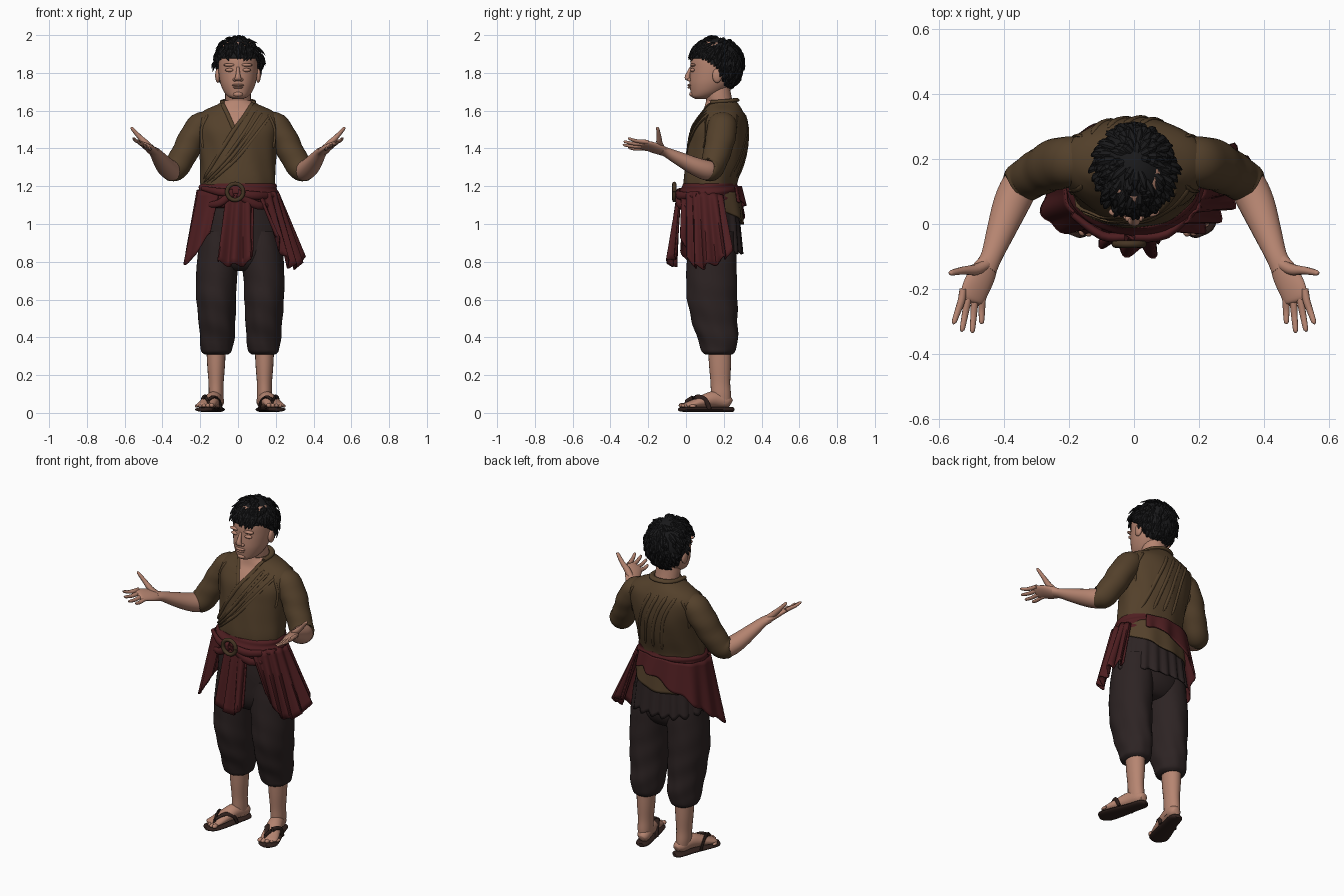
import bpy, bmesh, math, random
from mathutils import Vector, Matrix
from mathutils.bvhtree import BVHTree

random.seed(4)
sin, cos, pi = math.sin, math.cos, math.pi


def colour(name, rgb):
    m = bpy.data.materials.new(name)
    m.diffuse_color = (*rgb, 1)
    return m


SKIN = colour("skin", (0.47, 0.235, 0.165))
SHIRT = colour("brown cloth", (0.088, 0.052, 0.024))
PANTS = colour("dark trousers", (0.026, 0.017, 0.017))
SASH = colour("red cloth", (0.078, 0.013, 0.015))
HAIR = colour("black hair", (0.010, 0.010, 0.011))
SANDAL = colour("sandal leather", (0.03, 0.015, 0.012))
RING = colour("ring wood", (0.06, 0.035, 0.017))


def smooth_path(pts, steps):
    """Catmull-Rom interpolation of equal-length tuples."""
    out = []
    for i in range(len(pts) - 1):
        p = [pts[max(0, min(len(pts) - 1, i + k))] for k in (-1, 0, 1, 2)]
        for j in range(steps):
            t = j / steps
            out.append([0.5 * (2 * b + (c - a) * t + (2 * a - 5 * b + 4 * c - d) * t * t
                               + (3 * b - a - 3 * c + d) * t ** 3) for a, b, c, d in zip(*p)])
    return out + [list(pts[-1])]


def add_tube(bm, pts, seg=20, ref=None, steps=4, warp=None):
    """Elliptical tube; points are x, y, z, half width, half depth. No ref = level rings."""
    path = smooth_path(pts, steps)
    rings = []
    for i, (x, y, z, a, b) in enumerate(path):
        u, v = Vector((1, 0, 0)), Vector((0, 1, 0))
        if ref:
            t = (Vector(path[min(i + 1, len(path) - 1)][:3]) - Vector(path[max(i - 1, 0)][:3])).normalized()
            u = Vector(ref)
            u = (u - t * u.dot(t)).normalized()
            v = t.cross(u)
        ring = []
        for k in range(seg):
            g = 2 * pi * k / seg
            f = warp(g, z) if warp else 1
            ring.append(bm.verts.new(Vector((x, y, z)) + (u * max(a, .001) * cos(g) + v * max(b, .001) * sin(g)) * f))
        rings.append(ring)
    for r, q in zip(rings, rings[1:]):
        for k in range(seg):
            bm.faces.new((r[k], r[(k + 1) % seg], q[(k + 1) % seg], q[k]))
    bm.faces.new(rings[0])
    bm.faces.new(rings[-1])


def finish(name, bm, *mats, angle=50):
    bmesh.ops.recalc_face_normals(bm, faces=bm.faces)
    me = bpy.data.meshes.new(name)
    bm.to_mesh(me)
    bm.free()
    ob = bpy.data.objects.new(name, me)
    bpy.context.collection.objects.link(ob)
    for m in mats:
        me.materials.append(m)
    bpy.ops.object.select_all(action='DESELECT')
    ob.select_set(True)
    bpy.context.view_layer.objects.active = ob
    bpy.ops.object.shade_smooth_by_angle(angle=math.radians(angle))
    return ob


def tubes(name, mat, paths, **kw):
    bm = bmesh.new()
    for p in paths:
        add_tube(bm, p, **kw)
    return finish(name, bm, mat)


def side(pts, s, x0=0.0):
    return [(x0 + s * p[0], *p[1:]) for p in pts]


def balls(name, mat, items):
    bm = bmesh.new()
    for loc, r in items:
        bmesh.ops.create_uvsphere(bm, u_segments=16, v_segments=10, radius=1,
                                  matrix=Matrix.Translation(loc) @ Matrix.Diagonal((*r, 1)))
    return finish(name, bm, mat)


def cloth(name, mat, cols, pleats, depth, rag=0.0, rows=12, steps=12):
    """Hanging pleated sheet; each column is a top point and a bottom point."""
    path = smooth_path([(*t, *b) for t, b in cols], steps)
    bm, grid = bmesh.new(), []
    for i, c in enumerate(path):
        t, b = Vector(c[:3]), Vector(c[3:])
        n = path[min(i + 1, len(path) - 1)]
        m = path[max(i - 1, 0)]
        along = Vector(n[3:]) - Vector(m[3:])
        out = Vector((along.y, -along.x, 0)).normalized()
        w = sin(2 * pi * pleats * i / (len(path) - 1))
        b.z += rag * w
        grid.append([bm.verts.new(t.lerp(b, j / rows) + out * depth * w * (.25 + .75 * j / rows))
                     for j in range(rows + 1)])
    for p, q in zip(grid, grid[1:]):
        for j in range(rows):
            bm.faces.new((p[j], q[j], q[j + 1], p[j + 1]))
    ob = finish(name, bm, mat)
    sol = ob.modifiers.new("thickness", 'SOLIDIFY')
    sol.thickness, sol.offset = 0.008, 0
    return ob


# shirt body with an open V neck
bm = bmesh.new()
add_tube(bm, [(0, .13, 1.14, .188, .135), (0, .13, 1.22, .198, .142), (0, .15, 1.32, .2, .153),
              (0, .168, 1.42, .21, .157), (0, .178, 1.5, .225, .15), (0, .19, 1.56, .222, .128),
              (0, .195, 1.6, .18, .105), (0, .19, 1.635, .105, .088), (0, .185, 1.655, .08, .078)],
         seg=72, steps=6, warp=lambda g, z: 1 + .012 * sin(9 * g + 14 * z) * min(1, max(0, (1.6 - z) * 6)))
tip = Vector((-.02, 0, 1.5))
edges = [Vector((-.085, 0, 1.65)) - tip, Vector((.078, 0, 1.65)) - tip]
normals = [Vector((edges[0].z, 0, -edges[0].x)), Vector((-edges[1].z, 0, edges[1].x))]
for n in normals:
    bmesh.ops.bisect_plane(bm, geom=bm.verts[:] + bm.edges[:] + bm.faces[:], plane_co=tip, plane_no=n)
for f in bm.faces:
    c = f.calc_center_median()
    f.material_index = int(c.y < .18 and all((c - tip).dot(n) > 0 for n in normals))
surface = BVHTree.FromBMesh(bm)
finish("shirt_body", bm, SHIRT, SKIN)


def drape(line, r, y=-1):
    """Fold running over the shirt along x, z points, front (y < 0) or back."""
    pts = []
    for x, z in smooth_path(line, 5):
        hit = surface.ray_cast(Vector((x, y, z)), Vector((0, -y, 0)))[0]
        if hit:
            pts.append((*hit, r, r * .6))
    return [(*p[:3], *(.25 * q for q in p[3:])) if i in (0, len(pts) - 1) else p for i, p in enumerate(pts)]


tubes("lapels", SHIRT, [drape([(.078, 1.645), (.035, 1.575), (-.02, 1.5), (-.1, 1.37), (-.18, 1.24)], .011),
                        drape([(-.085, 1.645), (-.055, 1.58), (-.02, 1.5)], .011)], seg=8, ref=(1, 0, .3), steps=1)
tubes("shirt_folds", SHIRT,
      [drape([(.1 + d, 1.6 - d * .4), (.03 + d, 1.48), (-.07 + d * .8, 1.34), (-.18 + d * .5, 1.22)], .009)
       for d in (.0, .03, .07)] +
      [drape([(-.1 + d, 1.59), (-.04 + d, 1.45), (d * 1.2, 1.25)], .01, 1) for d in (-.03, .02, .07, .12)] +
      [drape([(s * .16, 1.58), (s * .192, 1.5), (s * .185, 1.4)], .009, y) for s in (-1, 1) for y in (-1, 1)],
      seg=8, ref=(1, 0, .3), steps=1)
tubes("collar", SHIRT, [[(-.084, .13, 1.645, .01, .012), (-.08, .2, 1.65, .01, .014), (-.05, .25, 1.655, .01, .016),
                         (0, .268, 1.658, .01, .016), (.05, .25, 1.655, .01, .016), (.08, .2, 1.65, .01, .014),
                         (.08, .13, 1.645, .01, .012)]], seg=10, ref=(.01, .3, 1))

# head and neck
tubes("neck", SKIN, [[(0, .2, 1.54, .08, .08), (0, .182, 1.63, .07, .07), (0, .168, 1.69, .068, .07),
                      (0, .16, 1.75, .06, .07)]])
tubes("head", SKIN, [[(0, .085, 1.662, .025, .035), (0, .093, 1.674, .052, .064), (0, .112, 1.7, .075, .088),
                      (0, .13, 1.74, .092, .111), (0, .14, 1.78, .1, .12), (0, .146, 1.82, .104, .123),
                      (0, .15, 1.87, .104, .124), (0, .155, 1.92, .096, .11), (0, .155, 1.96, .07, .08),
                      (0, .155, 1.975, .03, .03)]], seg=40)
tubes("nose", SKIN, [[(0, .028, 1.835, .006, .006), (0, .016, 1.805, .01, .011), (0, .008, 1.782, .014, .014),
                      (0, .01, 1.766, .019, .014), (0, .016, 1.757, .012, .005)]])
balls("face_details", SKIN, [((s * .044, .035, 1.815), (.024, .014, .01)) for s in (-1, 1)] +
      [((s * .044, .037, 1.842), (.034, .016, .009)) for s in (-1, 1)] +
      [((s * .018, .018, 1.764), (.01, .011, .009)) for s in (-1, 1)] +
      [((0, .02, 1.735), (.032, .013, .007)), ((0, .021, 1.723), (.026, .013, .007)),
       ((0, .033, 1.687), (.026, .016, .014))])
balls("ears", SKIN, [((s * .107, .165, 1.785), (.014, .026, .038)) for s in (-1, 1)])

# hair cap with layered tufts
CENTRE, RAD = Vector((0, .16, 1.845)), Vector((.118, .14, .142))


def hairline(y):
    return 1.88 if y < .09 else 1.88 - (y - .09) * .7 if y < .165 else max(1.72, 1.828 - (y - .165) * 2.2)


bm = bmesh.new()
bmesh.ops.create_uvsphere(bm, u_segments=56, v_segments=40, radius=1,
                          matrix=Matrix.Translation(CENTRE) @ Matrix.Diagonal((*RAD, 1)))
bmesh.ops.delete(bm, geom=[f for f in bm.faces if f.calc_center_median().z < hairline(f.calc_center_median().y)],
                 context='FACES')
cap = finish("hair_cap", bm, HAIR)
mod = cap.modifiers.new("thickness", 'SOLIDIFY')
mod.thickness = 0.015
locks = []
while len(locks) < 330:
    n = Vector([random.gauss(0, 1) for _ in range(3)]).normalized()
    p = CENTRE + Vector([a * b for a, b in zip(n, RAD)])
    d = p - Vector((.01, .22, 2.0))
    d = (d - n * d.dot(n)).normalized() + Vector((random.uniform(-.3, .3), 0, 0))
    end = p + d * random.uniform(.04, .065) - n * .003
    if p.z > hairline(p.y) and end.z > hairline(end.y) - .022:
        lift = random.uniform(.003, .01)
        locks.append([(*(p - n * .006), .008, .005), (*(p.lerp(end, .5) + n * lift), .012, .006),
                      (*(end + n * .002), .002, .001)])
bm = bmesh.new()
for lock in locks:
    t = Vector(lock[2][:3]) - Vector(lock[0][:3])
    add_tube(bm, lock, seg=6, steps=2, ref=t.cross(Vector(lock[1][:3]) - CENTRE)[:])
finish("hair_tufts", bm, HAIR, angle=35)

# arms, mirrored
for s, tag in ((-1, "right"), (1, "left")):
    tubes(tag + "_sleeve", SHIRT, [side([(.14, .195, 1.545, .05, .06), (.195, .192, 1.52, .072, .078),
          (.245, .182, 1.45, .072, .078), (.285, .162, 1.37, .07, .072), (.325, .14, 1.305, .068, .066),
          (.352, .122, 1.285, .064, .06), (.358, .116, 1.284, .05, .05)], s)],
          seg=32, ref=(s, 0, .4), warp=lambda g, z: 1 + .02 * sin(70 * z + 2 * cos(g)))
    tubes(tag + "_forearm", SKIN, [side([(.33, .15, 1.285, .045, .045), (.352, .115, 1.283, .057, .053),
          (.38, .055, 1.303, .055, .048), (.412, -.03, 1.343, .043, .037), (.438, -.1, 1.378, .033, .026),
          (.455, -.135, 1.39, .036, .022)], s)], seg=24, ref=(s, 0, .25))
    tubes(tag + "_palm", SKIN, [side([(.44, -.105, 1.38, .028, .022), (.463, -.15, 1.397, .043, .021),
          (.485, -.195, 1.412, .046, .017), (.497, -.23, 1.418, .042, .013), (.5, -.24, 1.419, .03, .006)], s)],
          seg=20, ref=(s, .15, .5))
    fingers = [[(.445, -.12, 1.39, .016, .016), (.485, -.14, 1.425, .018, .017), (.525, -.143, 1.465, .013, .012),
                (.56, -.15, 1.505, .009, .008), (.566, -.152, 1.512, .003, .003)]]
    for bx, bz, tx, ty, tz in ((.53, 1.437, .552, -.3, 1.452), (.511, 1.424, .527, -.322, 1.435),
                               (.489, 1.411, .496, -.326, 1.418), (.467, 1.4, .468, -.3, 1.403)):
        fingers.append([(bx - .005, -.2, bz - .003, .011, .011), (bx, -.235, bz, .012, .011),
                        ((bx + tx) / 2, (ty - .235) / 2, (bz + tz) / 2 - .004, .0105, .009),
                        (tx, ty, tz, .008, .007), (tx, ty - .006, tz, .003, .003)])
    tubes(tag + "_fingers", SKIN, [side(f, s) for f in fingers], seg=10, ref=(s, .15, .5))

# trousers
def creases(g, z):
    low = min(1, max(.25, (.85 - z) * 2.2))
    return 1 + low * (.022 * sin(46 * z + 2.2 * sin(g + 1)) + .018 * sin(7 * g + 17 * z))


tubes("trouser_seat", PANTS, [[(.005, .13, 1.17, .185, .13), (.007, .132, 1.05, .205, .137),
      (.01, .136, .92, .222, .136), (.012, .136, .82, .212, .125), (.012, .136, .765, .15, .09),
      (.012, .136, .75, .08, .05)]], seg=48, warp=creases)
for s, tag in ((-1, "right"), (1, "left")):
    tubes(tag + "_trouser_leg", PANTS, [side([(.115, .136, .96, .095, .12), (.118, .136, .82, .11, .131),
          (.126, .136, .7, .108, .134), (.127, .138, .6, .105, .133), (.124, .152, .48, .097, .12),
          (.123, .168, .4, .092, .108), (.124, .174, .35, .085, .097), (.125, .174, .322, .078, .086),
          (.125, .175, .308, .06, .068)], s, .012)], seg=44, steps=6, warp=creases)
    # shins, feet and sandals
    tubes(tag + "_shin", SKIN, [side([(.128, .178, .36, .052, .062), (.128, .18, .25, .047, .058),
          (.128, .182, .16, .04, .052), (.128, .185, .1, .039, .053), (.126, .188, .05, .036, .05)], s, .012)])
    tubes(tag + "_foot", SKIN, [side([(.117, .238, .05, .02, .02), (.12, .215, .06, .036, .036),
          (.138, .15, .072, .041, .043), (.16, .085, .06, .046, .033), (.18, .03, .046, .05, .02),
          (.19, 0, .04, .046, .013), (.193, -.008, .038, .03, .007)], s, .012)], ref=(1, s * .35, 0))
    tubes(tag + "_sandal_sole", SANDAL, [side([(.112, .252, .018, .015, .011), (.118, .23, .018, .038, .014),
          (.14, .15, .018, .044, .014), (.165, .07, .018, .053, .014), (.188, 0, .018, .055, .013),
          (.197, -.028, .018, .036, .011), (.2, -.036, .018, .015, .008)], s, .012)], ref=(1, s * .35, 0))
    balls(tag + "_toes", SKIN, [((.012 + s * (.151 + .02 * i), -.02 + .004 * i * i - .002 * i, .04 - .001 * i),
                                 (.0135 - .001 * i, .019, .0125 - .001 * i)) for i in range(5)])
    tubes(tag + "_sandal_straps", SANDAL, [side(p, s, .012) for p in (
        [(.168, -.008, .035, .007, .006), (.168, .01, .066, .01, .007), (.14, .06, .085, .015, .007),
         (.112, .1, .066, .014, .007), (.1, .12, .02, .012, .007)],
        [(.168, .0, .06, .01, .007), (.185, .05, .082, .015, .007), (.2, .1, .07, .014, .007),
         (.198, .125, .02, .012, .007)])], seg=10, ref=(s * .3, 1, .2))

# cloth layers behind the hips
cloth("trouser_back_flap", PANTS, [((-.2, .14, 1.1), (-.225, .15, .88)), ((-.12, .25, 1.1), (-.14, .265, .86)),
      ((0, .272, 1.1), (0, .292, .85)), ((.13, .25, 1.1), (.15, .265, .85)),
      ((.205, .14, 1.1), (.235, .15, .87))], 9, .009, .01)
cloth("shirt_tail", SHIRT, [((-.19, .16, 1.17), (-.215, .17, 1.0)), ((-.11, .262, 1.17), (-.12, .272, 1.0)),
      ((.02, .28, 1.17), (.02, .3, 1.0)), ((.13, .25, 1.17), (.14, .265, 1.04)),
      ((.2, .15, 1.17), (.213, .16, 1.08))], 4, .004)

# sash, its hanging ends and the ring
tubes("sash_band", SASH, [[(0, .125, 1.085, .198, .145), (0, .12, 1.1, .21, .152), (0, .12, 1.15, .214, .156),
      (0, .125, 1.19, .208, .152), (0, .13, 1.215, .196, .142)]], seg=64, steps=6,
      warp=lambda g, z: 1 + .018 * sin(150 * z + 3 * cos(g + .5)))
cloth("sash_front_end", SASH, [((-.06, -.03, 1.16), (-.105, -.05, .8)), ((-.01, -.04, 1.16), (-.04, -.075, .78)),
      ((.04, -.04, 1.16), (.04, -.09, .79)), ((.085, -.03, 1.16), (.078, -.06, .83))], 3, .02, .012)
cloth("sash_left_end", SASH, [((.11, -.02, 1.15), (.2, -.02, .93)), ((.17, .02, 1.17), (.265, .03, .79)),
      ((.205, .08, 1.17), (.32, .1, .775)), ((.21, .16, 1.16), (.335, .21, .82)),
      ((.19, .2, 1.15), (.27, .235, .86))], 6, .018, .015)
cloth("sash_right_drape", SASH, [((-.1, -.02, 1.17), (-.15, -.03, .95)), ((-.19, .04, 1.18), (-.268, .01, .79)),
      ((-.212, .14, 1.18), (-.262, .15, .87)), ((-.16, .25, 1.19), (-.185, .275, .99)),
      ((0, .29, 1.2), (.02, .31, 1.1)), ((.13, .26, 1.2), (.14, .27, 1.12))], 7, .009, .008)
tubes("sash_knot_folds", SASH, [[(-.03, -.04, 1.165, .02, .015), (-.1, -.035, 1.15 + d, .02, .014),
      (-.19, .03, 1.16 + 1.5 * d, .012, .01)] for d in (-.04, .02)] +
      [[(0, -.04, 1.16, .022, .016), (.1, -.03, 1.13 + d, .022, .015), (.2, .06, 1.13 + d, .015, .012)]
       for d in (-.03, .02)], seg=12, ref=(0, 0, 1))
hoop = [(-.015 + .043 * cos(a), -.062, 1.17 + .043 * sin(a), .011, .011)
        for a in (2 * pi * k / 16 for k in range(17))]
tubes("sash_ring", RING, [hoop], seg=12, ref=(0, 1, 0), steps=2)
